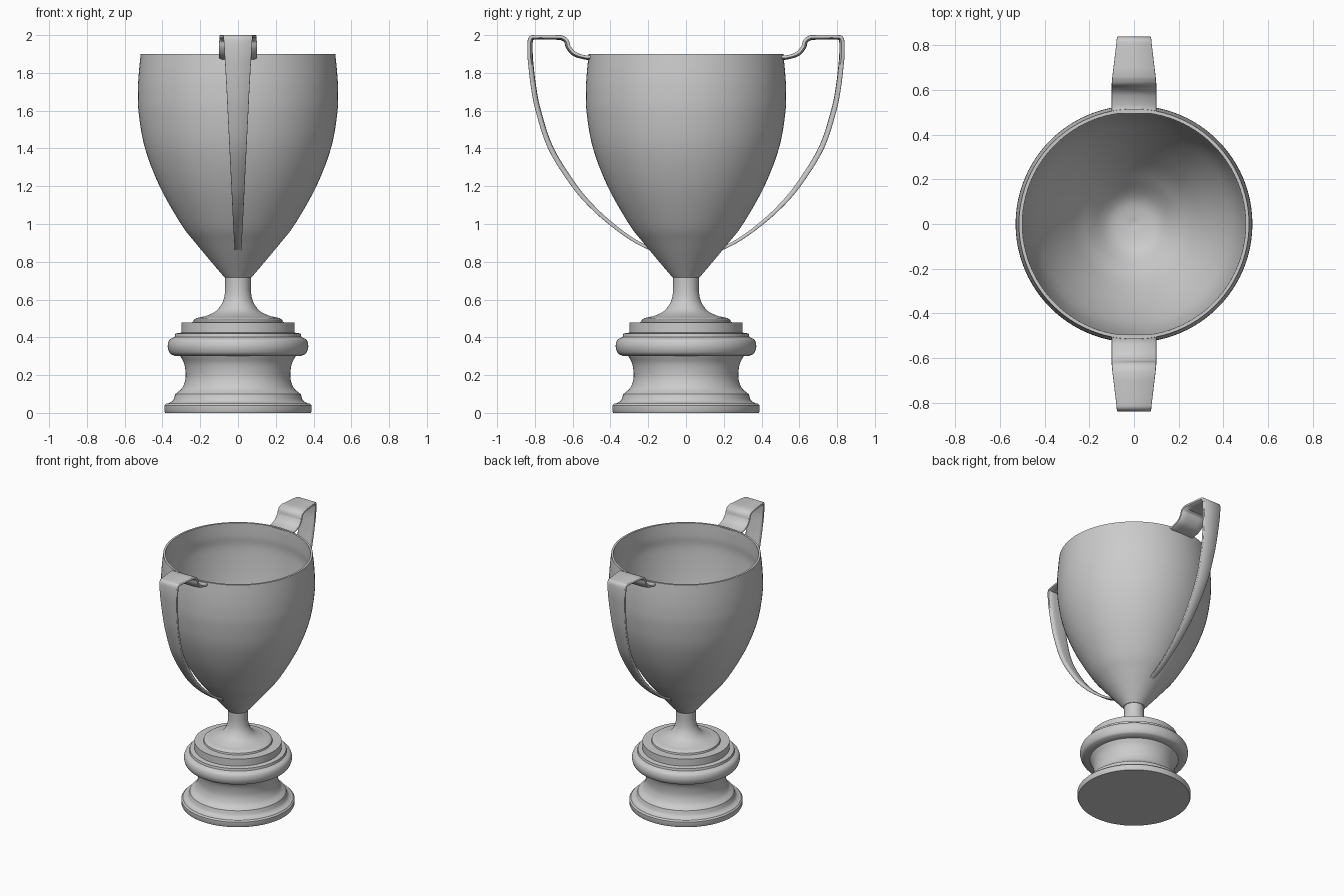
import bpy, bmesh, math
from mathutils import Vector

cube = bpy.data.objects.get("Cube")
if cube:
    bpy.data.objects.remove(cube, do_unlink=True)

metal = bpy.data.materials.new("grey_metal")
metal.use_nodes = True
metal.diffuse_color = (0.6, 0.6, 0.6, 1)
metal.node_tree.nodes["Principled BSDF"].inputs["Base Color"].default_value = (0.6, 0.6, 0.6, 1)


def smooth_path(points, steps=6):
    """Resample control points as a Catmull-Rom spline."""
    p = [Vector(q) for q in points]
    p = [2 * p[0] - p[1]] + p + [2 * p[-1] - p[-2]]
    out = []
    for a, b, c, d in zip(p, p[1:], p[2:], p[3:]):
        for i in range(steps):
            t = i / steps
            out.append(0.5 * (2 * b + (c - a) * t + (2 * a - 5 * b + 4 * c - d) * t**2
                              + (3 * b - a - 3 * c + d) * t**3))
    return out + [p[-2]]


def finish(name, bm, angle=35):
    bmesh.ops.recalc_face_normals(bm, faces=bm.faces)
    mesh = bpy.data.meshes.new(name)
    bm.to_mesh(mesh)
    bm.free()
    mesh.materials.append(metal)
    obj = bpy.data.objects.new(name, mesh)
    bpy.context.collection.objects.link(obj)
    bpy.ops.object.select_all(action='DESELECT')
    obj.select_set(True)
    bpy.context.view_layer.objects.active = obj
    bpy.ops.object.shade_smooth_by_angle(angle=math.radians(angle))
    return obj


def lathe(name, profile, sides=96):
    """Turn an (r, z) profile around the z axis."""
    bm = bmesh.new()
    verts = [bm.verts.new((max(r, 0), 0, z)) for r, z in profile]
    edges = [bm.edges.new(pair) for pair in zip(verts, verts[1:])]
    bmesh.ops.spin(bm, geom=verts + edges, cent=(0, 0, 0), axis=(0, 0, 1),
                   angle=math.tau, steps=sides)
    bmesh.ops.remove_doubles(bm, verts=bm.verts, dist=0.0005)
    return finish(name, bm)


# Plinth: foot disc, waisted cove, rounded collar and upper step
foot = [(0, 0), (0.385, 0), (0.39, 0.01), (0.39, 0.04), (0.38, 0.05)]
cove = smooth_path([(0.37, 0.05), (0.345, 0.065), (0.332, 0.1)], 4) + smooth_path(
    [(0.325, 0.105), (0.297, 0.13), (0.28, 0.17), (0.277, 0.21), (0.285, 0.26), (0.305, 0.3)])
collar = smooth_path([(0.335, 0.302), (0.36, 0.315), (0.372, 0.35), (0.364, 0.385), (0.335, 0.403)])
step = [(0.332, 0.42), (0.3, 0.425), (0.3, 0.478), (0.24, 0.48), (0, 0.48)]
lathe("plinth", foot + cove + collar + step)

# Flared stem
lathe("stem", [(0, 0.47), (0.24, 0.47), (0.235, 0.492)] + smooth_path(
    [(0.22, 0.502), (0.165, 0.515), (0.115, 0.54), (0.082, 0.585), (0.069, 0.64), (0.068, 0.72)])
    + [(0, 0.72)])

# Hollow bowl: outer wall, lip and inner wall
outer = smooth_path([(0.072, 0.718), (0.142, 0.8), (0.225, 0.9), (0.302, 1.0), (0.415, 1.2),
                     (0.492, 1.4), (0.525, 1.58), (0.53, 1.7), (0.525, 1.8), (0.515, 1.9)])
inner = smooth_path([(0.5, 1.9), (0.5, 1.8), (0.505, 1.68), (0.467, 1.4), (0.39, 1.2),
                     (0.28, 1.01), (0.2, 0.91), (0.11, 0.825), (0, 0.8)])
lathe("bowl", [(0, 0.715)] + outer + inner)

# Handle stations: distance from axis, height, thickness, half width
bracket = smooth_path([(0.495, 1.882, 0.028, 0.1), (0.535, 1.882, 0.022, 0.1),
                       (0.59, 1.9, 0.025, 0.1), (0.622, 1.935, 0.026, 0.1),
                       (0.634, 1.97, 0.026, 0.099), (0.66, 1.987, 0.025, 0.097)], 5)
corner = smooth_path([(0.7, 1.988, 0.024, 0.092), (0.8, 1.988, 0.024, 0.08),
                      (0.82, 1.982, 0.028, 0.077), (0.826, 1.96, 0.028, 0.075)], 5)
strap = smooth_path([(0.825, 1.88, 0.028, 0.07), (0.809, 1.74, 0.028, 0.062),
                     (0.782, 1.6, 0.028, 0.055), (0.715, 1.4, 0.028, 0.045),
                     (0.59, 1.2, 0.026, 0.035), (0.48, 1.075, 0.022, 0.029),
                     (0.37, 0.98, 0.019, 0.024), (0.27, 0.91, 0.017, 0.02),
                     (0.175, 0.862, 0.016, 0.018)])


def handle(name, side):
    bm = bmesh.new()
    path = bracket + corner + strap
    rings = []
    for i, s in enumerate(path):
        along = path[min(i + 1, len(path) - 1)] - path[max(i - 1, 0)]
        normal = Vector((-along[1], along[0])).normalized()
        t, w = s[2] / 2, s[3]
        # flat outer face with a softly rounded inner face
        section = [(-w, 0.8 * t), (-w + 0.2 * t, t), (w - 0.2 * t, t), (w, 0.8 * t),
                   (w, -0.2 * t), (w * 0.85, -0.8 * t), (w * 0.5, -t),
                   (-w * 0.5, -t), (-w * 0.85, -0.8 * t), (-w, -0.2 * t)]
        rings.append([bm.verts.new((x, side * (s[0] + normal[0] * n), s[1] + normal[1] * n))
                      for x, n in section])
    for a, b in zip(rings, rings[1:]):
        for k in range(len(a)):
            j = (k + 1) % len(a)
            bm.faces.new((a[k], a[j], b[j], b[k]))
    bm.faces.new(rings[0])
    bm.faces.new(rings[-1])
    return finish(name, bm, 50)


handle("front_handle", -1)
handle("back_handle", 1)
